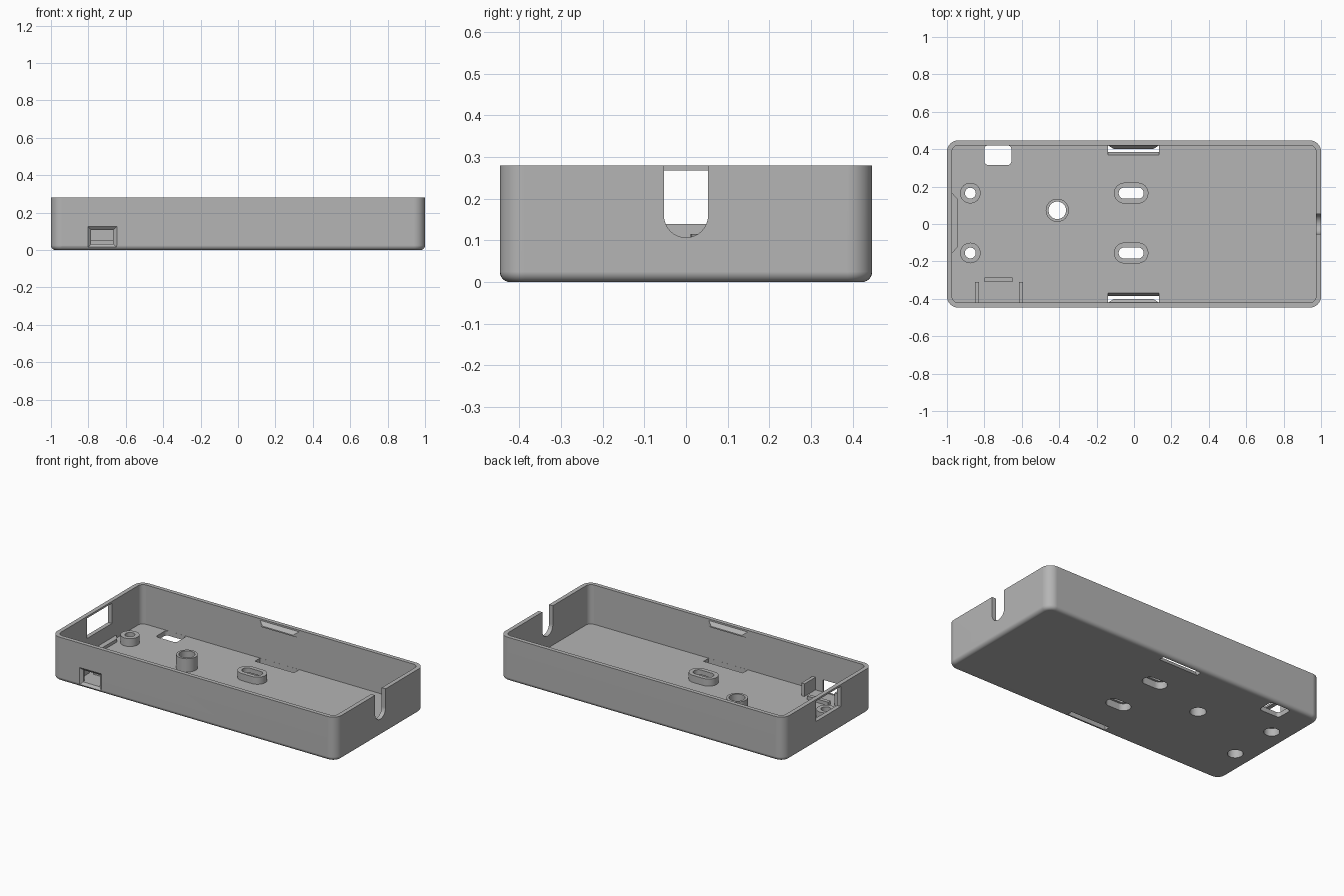
import bpy, bmesh, math
from mathutils import Vector

cube = bpy.data.objects.get("Cube")
if cube:
    bpy.data.objects.remove(cube, do_unlink=True)

FLOOR, TOP = 0.03, 0.28

gray = bpy.data.materials.new("plain gray")
gray.use_nodes = True
COLOR = (0.46, 0.46, 0.46, 1)
gray.diffuse_color = COLOR
gray.node_tree.nodes["Principled BSDF"].inputs["Base Color"].default_value = COLOR


def loft(name, rings):
    """Closed solid skinned through rings of equal point count."""
    bm = bmesh.new()
    rows = [[bm.verts.new(p) for p in ring] for ring in rings]
    n = len(rows[0])
    for a, b in zip(rows, rows[1:]):
        for i in range(n):
            j = (i + 1) % n
            bm.faces.new((a[i], a[j], b[j], b[i]))
    bm.faces.new(rows[0])
    bm.faces.new(rows[-1])
    bmesh.ops.remove_doubles(bm, verts=bm.verts[:], dist=1e-5)
    bmesh.ops.recalc_face_normals(bm, faces=bm.faces[:])
    mesh = bpy.data.meshes.new(name)
    bm.to_mesh(mesh)
    bm.free()
    mesh.materials.append(gray)
    obj = bpy.data.objects.new(name, mesh)
    bpy.context.collection.objects.link(obj)
    return obj


def rounded(cx, cy, hx, hy, r, z, steps=8):
    """Rounded rectangle outline; also gives circles and stadiums."""
    pts = []
    for k, (sx, sy) in enumerate(((1, 1), (-1, 1), (-1, -1), (1, -1))):
        for i in range(steps + 1):
            a = math.pi / 2 * (k + i / steps)
            pts.append(Vector((cx + sx * (hx - r) + r * math.cos(a),
                               cy + sy * (hy - r) + r * math.sin(a), z)))
    return pts


def pillar(name, cx, cy, hx, hy, r, z0, z1):
    return loft(name, [rounded(cx, cy, hx, hy, r, z) for z in (z0, z1)])


def box(name, x0, x1, y0, y1, z0, z1):
    return loft(name, [[(x0, y0, z), (x1, y0, z), (x1, y1, z), (x0, y1, z)]
                       for z in (z0, z1)])


def xz_rect(x0, x1, z0, z1, y):
    return [(x0, y, z0), (x1, y, z0), (x1, y, z1), (x0, y, z1)]


def combine(target, tool, operation):
    mod = target.modifiers.new(tool.name, "BOOLEAN")
    mod.operation, mod.solver, mod.object = operation, "EXACT", tool
    bpy.ops.object.select_all(action="DESELECT")
    bpy.context.view_layer.objects.active = target
    target.select_set(True)
    bpy.ops.object.modifier_apply(modifier=mod.name)
    bpy.data.objects.remove(tool, do_unlink=True)


# Outer body with rounded bottom edge
rings = []
for i in range(7):
    a = math.pi / 2 * i / 6
    inset = 0.025 * (1 - math.sin(a))
    rings.append(rounded(0, 0, 1 - inset, 0.447 - inset, 0.06 - inset,
                         0.025 * (1 - math.cos(a))))
rings.append(rounded(0, 0, 1, 0.447, 0.06, TOP))
tray = loft("case_tray", rings)
combine(tray, pillar("cavity", 0, 0, 0.973, 0.421, 0.035, FLOOR, 0.4), "DIFFERENCE")

# Added parts: bosses, ribs, stop bar and snap clips
adds, cuts = [], []
for y in (0.165, -0.155):
    adds.append(pillar("screw_boss", -0.875, y, 0.055, 0.055, 0.055, 0.02, 0.08))
    cuts.append(pillar("screw_hole", -0.875, y, 0.029, 0.029, 0.029, -0.1, 0.2))
    cuts.append(pillar("screw_recess", -0.875, y, 0.045, 0.045, 0.045, -0.1, 0.05))
    adds.append(pillar("slot_boss", -0.015, y, 0.092, 0.056, 0.056, 0.02, 0.075))
    cuts.append(pillar("slot_hole", -0.015, y, 0.067, 0.03, 0.03, -0.1, 0.2))
    cuts.append(pillar("slot_recess", -0.015, y, 0.08, 0.043, 0.043, -0.1, 0.045))

adds.append(pillar("button_post", -0.41, 0.073, 0.062, 0.062, 0.062, 0.02, 0.115))
cuts.append(pillar("button_hole", -0.41, 0.073, 0.047, 0.047, 0.047, -0.1, 0.2))

for x in (-0.85, -0.615):
    adds.append(box("port_rib", x, x + 0.022, -0.435, -0.31, 0.02, 0.11))
adds.append(box("port_stop", -0.8, -0.65, -0.31, -0.285, 0.02, 0.052))
adds.append(loft("end_bar", [[(-0.985, -0.17, z), (-0.94, -0.12, z),
                              (-0.94, 0.13, z), (-0.985, 0.18, z)]
                             for z in (0.02, 0.05)]))
for s in (1, -1):
    adds.append(loft("snap_clip", [
        xz_rect(-0.14, 0.135, 0.232, 0.27, s * 0.43),
        xz_rect(-0.14, 0.135, 0.232, 0.27, s * 0.421),
        xz_rect(-0.11, 0.105, 0.24, 0.248, s * 0.402)]))
    # Floor slot below each clip, with a sloped inner edge
    slope = 0.015 / FLOOR
    cuts.append(loft("clip_slot", [
        [(x, s * (0.385 + slope * 0.02), -0.02), (x, s * 0.4205, -0.02),
         (x, s * 0.4205, 0.05), (x, s * (0.385 - slope * 0.05), 0.05)]
        for x in (-0.14, 0.135)]))

# Openings: floor window, end window, tapered front port, cable notch
cuts.append(pillar("floor_window", -0.728, 0.368, 0.072, 0.0525, 0.02, -0.1, 0.1))
cuts.append(box("end_window", -1.1, -0.9, -0.125, 0.125, 0.14, 0.268))
cuts.append(loft("front_port", [
    xz_rect(-0.802, -0.648, 0.014, 0.125, -0.46),
    xz_rect(-0.802, -0.648, 0.014, 0.125, -0.447),
    xz_rect(-0.785, -0.667, 0.032, 0.108, -0.432),
    xz_rect(-0.785, -0.667, 0.032, 0.108, -0.4)]))
R = 0.053
arc = [(R * math.cos(a), 0.16 + R * math.sin(a))
       for a in (math.pi * (1 + i / 16) for i in range(17))]
notch = arc + [(R, 0.4), (-R, 0.4)]
cuts.append(loft("cable_notch", [[(x, y, z) for y, z in notch] for x in (0.9, 1.1)]))

for part in adds:
    combine(tray, part, "UNION")
for part in cuts:
    combine(tray, part, "DIFFERENCE")

# Smooth rounded corners, crisp edges elsewhere
tray.select_set(True)
bpy.context.view_layer.objects.active = tray
bpy.ops.object.shade_smooth_by_angle(angle=math.radians(30))
weighted = tray.modifiers.new("weighted_normals", "WEIGHTED_NORMAL")
weighted.keep_sharp = True
